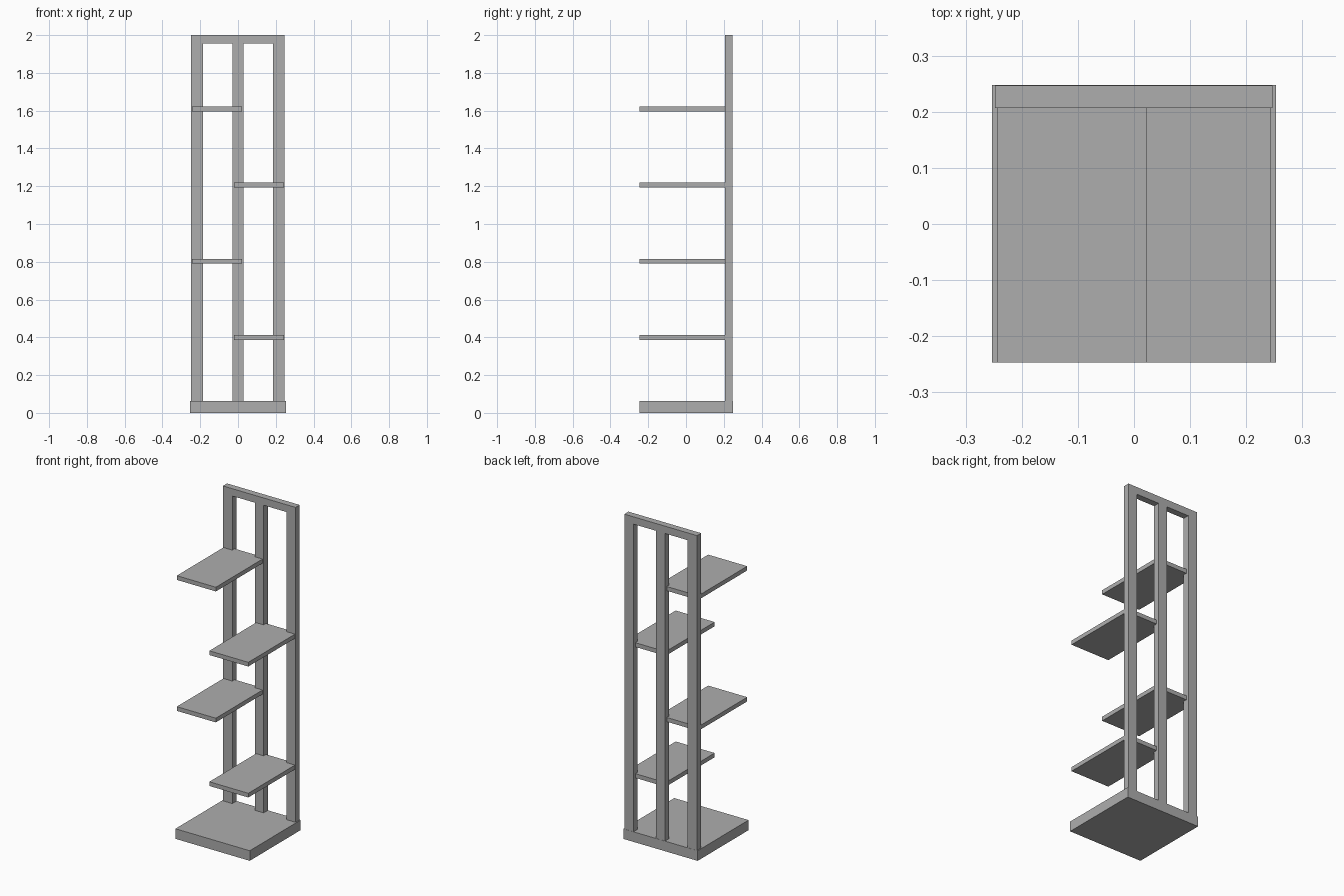
import bpy

cube = bpy.data.objects.get("Cube")
if cube:
    bpy.data.objects.remove(cube, do_unlink=True)

# Single flat colour
grey = bpy.data.materials.new("plain grey")
grey.use_nodes = True
colour = (0.42, 0.42, 0.42, 1)
grey.diffuse_color = colour
grey.node_tree.nodes["Principled BSDF"].inputs["Base Color"].default_value = colour


def box(name, x, y, z):
    """Box spanning the given (low, high) range on each axis."""
    spans = (x, y, z)
    bpy.ops.mesh.primitive_cube_add(size=1, location=[(a + b) / 2 for a, b in spans])
    ob = bpy.context.object
    ob.name = name
    ob.scale = [b - a for a, b in spans]
    bpy.ops.object.transform_apply(location=False, rotation=False, scale=True)
    ob.data.materials.append(grey)
    return ob


FRONT, BACK = -0.247, 0.247
POST_FRONT = 0.207
BASE_TOP, RAIL_BOTTOM, TOP = 0.062, 1.955, 2.0
depth = (POST_FRONT, BACK)

# Base slab
box("base", (-0.253, 0.253), (FRONT, BACK + 0.001), (0, BASE_TOP))

# Upright frame: three posts under a top rail
uprights = (BASE_TOP, RAIL_BOTTOM)
box("right_post", (-0.248, -0.184), depth, uprights)
box("centre_post", (-0.03, 0.03), depth, uprights)
box("left_post", (0.184, 0.247), depth, uprights)
box("top_rail", (-0.248, 0.247), depth, (RAIL_BOTTOM, TOP))

# Shelves alternate sides and are let into the posts
for i in range(4):
    z = 0.4 + i * 0.403
    side = "left" if i % 2 == 0 else "right"
    x = (-0.022, 0.243) if side == "left" else (-0.244, 0.022)
    box(f"{side}_shelf_{i + 1}", x, (FRONT, 0.23), (z - 0.013, z + 0.013))
